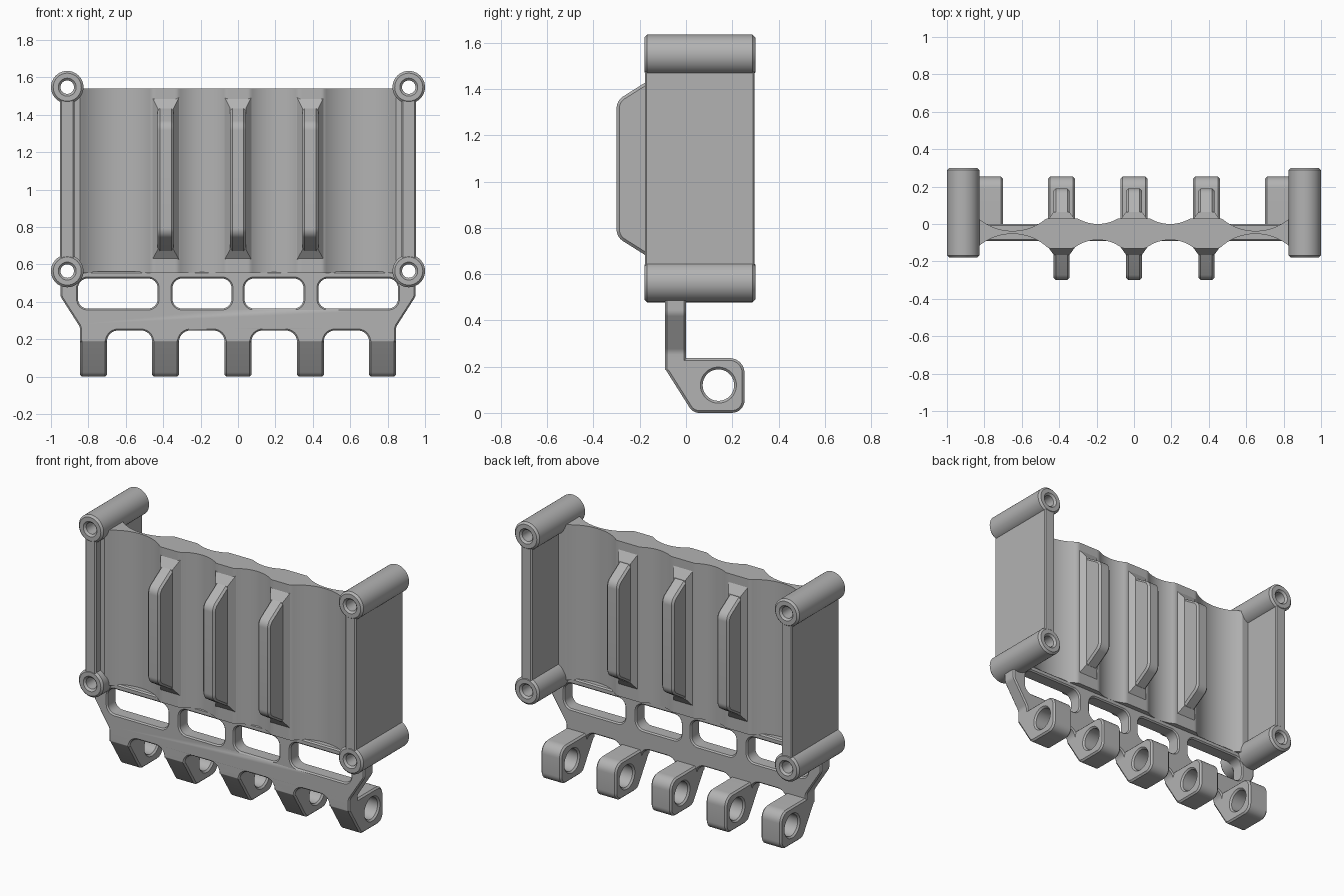
import bpy, bmesh, math
from mathutils import Matrix, Vector

cube = bpy.data.objects.get("Cube")
if cube:
    bpy.data.objects.remove(cube, do_unlink=True)

grey = bpy.data.materials.new("plain grey")
grey.use_nodes = True
colour = (0.45, 0.45, 0.45, 1)
grey.diffuse_color = colour
grey.node_tree.nodes["Principled BSDF"].inputs["Base Color"].default_value = colour

# Drawing planes: columns are the outline's two axes and the extrusion axis
XY = Matrix.Identity(3)
XZ = Matrix(((1, 0, 0), (0, 0, -1), (0, 1, 0)))
YZ = Matrix(((0, 0, 1), (1, 0, 0), (0, 1, 0)))


def finish(name, mesh):
    mesh.materials.clear()
    mesh.materials.append(grey)
    ob = bpy.data.objects.new(name, mesh)
    bpy.context.collection.objects.link(ob)
    bpy.ops.object.select_all(action='DESELECT')
    ob.select_set(True)
    bpy.context.view_layer.objects.active = ob
    bpy.ops.object.shade_smooth_by_angle(angle=math.radians(30))
    return ob


def circle(cx, cy, r, n=40):
    return [(cx + r * math.cos(math.tau * i / n), cy + r * math.sin(math.tau * i / n))
            for i in range(n)]


def rounded(points, steps=8):
    """Polygon of (x, y, corner radius) with its corners turned into arcs."""
    out = []
    for i, (x, y, r) in enumerate(points):
        p = Vector((x, y))
        if r == 0:
            out.append((x, y))
            continue
        a = (Vector(points[i - 1][:2]) - p).normalized()
        b = (Vector(points[(i + 1) % len(points)][:2]) - p).normalized()
        half = a.angle(b) / 2
        centre = p + (a + b).normalized() * (r / math.sin(half))
        start = p + a * (r / math.tan(half)) - centre
        end = p + b * (r / math.tan(half)) - centre
        turn = math.atan2(start.x * end.y - start.y * end.x, start.dot(end))
        for k in range(steps + 1):
            t = turn * k / steps
            c, s = math.cos(t), math.sin(t)
            out.append((centre.x + c * start.x - s * start.y,
                        centre.y + s * start.x + c * start.y))
    return out


def plate(name, loops, plane, middle, half, bevel=0.01):
    """Flat outline with holes, extruded both ways and chamfered."""
    cu = bpy.data.curves.new(name, 'CURVE')
    cu.dimensions = '2D'
    cu.fill_mode = 'BOTH'
    cu.extrude = half - bevel
    cu.bevel_depth = bevel
    cu.bevel_resolution = 0
    cu.offset = -bevel
    for loop in loops:
        sp = cu.splines.new('POLY')
        sp.points.add(len(loop) - 1)
        for pt, (x, y) in zip(sp.points, loop):
            pt.co = (x, y, 0, 1)
        sp.use_cyclic_u = True
    tmp = bpy.data.objects.new(name + "_outline", cu)
    bpy.context.collection.objects.link(tmp)
    deps = bpy.context.evaluated_depsgraph_get()
    mesh = bpy.data.meshes.new_from_object(tmp.evaluated_get(deps))
    bpy.data.objects.remove(tmp, do_unlink=True)
    bm = bmesh.new()
    bm.from_mesh(mesh)
    bmesh.ops.remove_doubles(bm, verts=bm.verts, dist=0.0002)
    bmesh.ops.transform(bm, verts=bm.verts,
                        matrix=plane.to_4x4() @ Matrix.Translation((0, 0, middle)))
    bmesh.ops.recalc_face_normals(bm, faces=bm.faces)
    bm.to_mesh(mesh)
    bm.free()
    mesh.name = name
    return finish(name, mesh)


def rib_root(name, x, y_base, y_tip):
    """Tapered flare where a rib grows out of the wall."""
    bm = bmesh.new()
    rings = []
    for y, hx, low, high in ((y_base, 0.075, 0.62, 1.50), (y_tip, 0.042, 0.68, 1.435)):
        rings.append([bm.verts.new(v) for v in
                      ((x - hx, y, low), (x + hx, y, low), (x + hx, y, high), (x - hx, y, high))])
    for ring in rings:
        bm.faces.new(ring)
    for i in range(4):
        j = (i + 1) % 4
        bm.faces.new((rings[0][i], rings[0][j], rings[1][j], rings[1][i]))
    bmesh.ops.recalc_face_normals(bm, faces=bm.faces)
    mesh = bpy.data.meshes.new(name)
    bm.to_mesh(mesh)
    bm.free()
    finish(name, mesh)


# Scalloped wall: each hollow is centre x, front y, back y, radius
hollows = [(0.193, -0.085, 0.0, 0.21), (0.65, -0.053, -0.037, 0.28)]
hollows += [(-x, f, b, r) for x, f, b, r in hollows]


def wall_y(x):
    front, back = -0.13, 0.03
    for cx, f, b, r in hollows:
        if abs(x - cx) < r:
            drop = r - math.sqrt(r * r - (x - cx) ** 2)
            front, back = max(front, f - drop), min(back, b + drop)
    return front, back


xs = [0.878 * (i / 80 - 1) for i in range(161)]
section = [(x, wall_y(x)[0]) for x in xs] + [(x, wall_y(x)[1]) for x in reversed(xs)]
plate("scalloped_wall", [section], XY, 1.047, 0.493, 0)

# Vertical ribs running through the wall
rib_half = [(-0.3, 0.76, 0.06), (-0.165, 0.675, 0), (-0.1, 0.64, 0)]
low = rib_half + [(-0.11 - y, z, r) for y, z, r in reversed(rib_half)]
rib_shape = rounded(low + [(y, 2.11 - z, r) for y, z, r in reversed(low)])
for name, x in (("right", -0.387), ("middle", 0), ("left", 0.387)):
    plate(name + "_rib", [rib_shape], YZ, x, 0.0425, 0.012)
    rib_root(name + "_rib_front_flare", x, -0.12, -0.165)
    rib_root(name + "_rib_back_flare", x, 0.02, 0.065)

# Side plates and corner tubes
for side, s in (("left", 1), ("right", -1)):
    panel = [(-0.178, 0.62), (0.297, 0.62), (0.297, 1.495), (-0.178, 1.495)]
    plate(side + "_side_plate", [panel], YZ, s * 0.9135, 0.0385, 0.008)
    for level, z in (("upper", 1.548), ("lower", 0.565)):
        plate(f"{side}_{level}_tube", [circle(s * 0.913, z, 0.087), circle(s * 0.913, z, 0.036)],
              XZ, -0.06, 0.24, 0.012)

# Lower frame with windows above and arches between the lugs
lugs = [-0.773, -0.387, 0, 0.387, 0.773]
lug_half = 0.0715
end = lugs[-1] + lug_half
flank = [(0.85, 0.562, 0), (0.86, 0.505, 0), (0.95, 0.505, 0), (0.95, 0.43, 0.05),
         (end, 0.265, 0.05), (end, 0.185, 0)]
outline = [(-x, z, r) for x, z, r in flank]
for a, b in zip(lugs, lugs[1:]):
    a, b = a + lug_half, b - lug_half
    outline += [(a, 0.185, 0), (a, 0.247, 0.06), (b, 0.247, 0.06), (b, 0.185, 0)]
outline += reversed(flank)
loops = [rounded(outline)]
for a, b in ((-0.855, -0.43), (-0.35, -0.035), (0.035, 0.35), (0.43, 0.855)):
    loops.append(rounded([(a, 0.365, 0.05), (b, 0.365, 0.05), (b, 0.525, 0.05), (a, 0.525, 0.05)]))
plate("lower_frame", loops, XZ, 0.045, 0.045, 0.008)

# Hinge lugs with pin holes
lug_shape = rounded([(-0.09, 0.237, 0), (-0.09, 0.19, 0.01), (0.03, 0, 0.05),
                     (0.253, 0, 0.055), (0.253, 0.237, 0.065)])
for i, x in enumerate(lugs):
    plate(f"hinge_lug_{i + 1}", [lug_shape, circle(0.14, 0.12, 0.068)], YZ, x, lug_half, 0.01)
